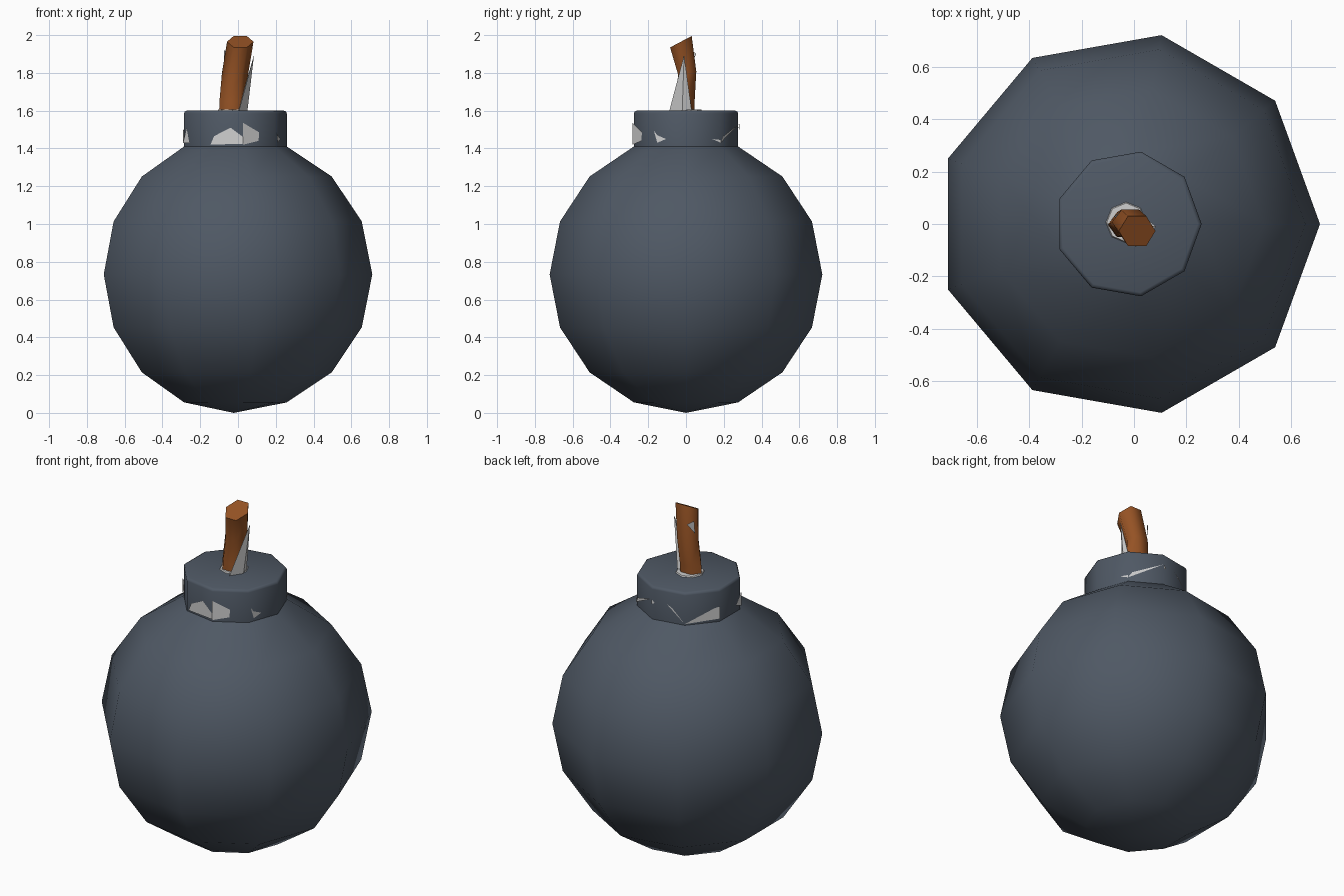
import bpy, math
from math import sin, cos, pi, radians
from mathutils import Vector

if "Cube" in bpy.data.objects:
    bpy.data.objects.remove(bpy.data.objects["Cube"])

CX, R, CZ, N = -0.022, 0.733, 0.733, 9
NECK_R = R * sin(pi / 8)


def material(name, rgb):
    m = bpy.data.materials.new(name)
    m.diffuse_color = (*rgb, 1)
    m.use_nodes = True
    m.node_tree.nodes["Principled BSDF"].inputs["Base Color"].default_value = m.diffuse_color
    return m


IRON = material("dark_blue_grey", (0.078, 0.098, 0.128))
BROWN = material("fuse_brown", (0.30, 0.085, 0.018))
PALE = material("pale_grey", (0.62, 0.62, 0.62))


def make(name, verts, faces, mat, angle=None):
    me = bpy.data.meshes.new(name)
    me.from_pydata([tuple(v) for v in verts], [], faces)
    me.materials.append(mat)
    ob = bpy.data.objects.new(name, me)
    bpy.context.collection.objects.link(ob)
    if angle:
        bpy.ops.object.select_all(action='DESELECT')
        ob.select_set(True)
        bpy.context.view_layer.objects.active = ob
        bpy.ops.object.shade_smooth_by_angle(angle=radians(angle))
    return ob


def loft(name, rings, mat, angle, cap_start=True, cap_end=True):
    """Skin a list of equal vertex rings, running bottom to top."""
    n = len(rings[0])
    verts = [v for r in rings for v in r]
    faces = [(i * n + j, i * n + (j + 1) % n, (i + 1) * n + (j + 1) % n, (i + 1) * n + j)
             for i in range(len(rings) - 1) for j in range(n)]
    if cap_start:
        faces.append(tuple(range(n))[::-1])
    if cap_end:
        faces.append(tuple(range(len(verts) - n, len(verts))))
    return make(name, verts, faces, mat, angle)


def ring(r, z):
    return [(CX + r * cos(2 * pi * j / N), r * sin(2 * pi * j / N), z) for j in range(N)]


# round body: nine-sided sphere, eight rings, bottom closed by a fan
rings = [ring(R * sin(k * pi / 8), CZ - R * cos(k * pi / 8)) for k in range(1, 8)]
verts = [v for r in rings for v in r] + [(CX, 0, 0)]
faces = [(i * N + j, i * N + (j + 1) % N, (i + 1) * N + (j + 1) % N, (i + 1) * N + j)
         for i in range(6) for j in range(N)]
faces += [((j + 1) % N, j, 7 * N) for j in range(N)]
make("round_body", verts, faces, IRON, 45)

# neck with a softened top rim
loft("neck", [ring(NECK_R, 1.405), ring(NECK_R, 1.585), ring(NECK_R - 0.004, 1.595),
              ring(NECK_R - 0.015, 1.6)], IRON, 45, cap_start=False)

# bent six-sided fuse: centre, y radius and forward tilt of each ring
fuse = []
for x, y, z, ry, tilt in [(-0.03, -0.003, 1.59, 0.055, 0), (-0.028, -0.002, 1.65, 0.055, 0),
                          (-0.015, 0.006, 1.80, 0.056, 0.008), (0.012, -0.027, 1.965, 0.066, 0.035)]:
    fuse.append([(x + 0.07 * cos(a), y + ry * sin(a), z + tilt * sin(a))
                 for a in [k * pi / 3 for k in range(6)]])
loft("fuse", fuse, BROWN, 65)

# pale collar at the fuse base
loft("fuse_collar", [[(-0.03 + r * cos(k * pi / 4), 0.006 + r * sin(k * pi / 4), z)
                      for k in range(8)] for r, z in ((0.078, 1.6), (0.074, 1.606))], PALE, 30)

# pale splinters along the fuse
make("fuse_splinter", [(0.085, -0.01, 1.895), (0.005, -0.088, 1.6), (0.05, -0.02, 1.6),
                       (0.035, 0.03, 1.6), (0.0, 0.0, 1.6)],
     [(0, 1, 2), (0, 2, 3), (0, 3, 4), (0, 4, 1)], PALE)
make("fuse_chip", [(-0.073, 0.02, 1.84), (-0.074, 0.03, 1.92), (-0.045, 0.055, 1.9)],
     [(0, 2, 1)], PALE)

# pale chips on the neck: (angle, height) outlines laid on its flat sides
CHIPS = [
    [(244, 1.42), (280, 1.425), (280, 1.46), (266, 1.51), (248, 1.465)],
    [(280, 1.42), (299, 1.44), (300, 1.485), (280, 1.535)],
    [(200, 1.43), (211, 1.43), (206, 1.51)],
    [(327, 1.43), (337, 1.45), (327, 1.47), (323, 1.495)],
    [(30, 1.45), (40, 1.43), (40, 1.445)],
    [(40, 1.43), (80, 1.53), (45, 1.465)],
    [(80, 1.53), (84, 1.51), (80, 1.50)],
    [(120, 1.42), (160, 1.43), (160, 1.50), (154, 1.495)],
    [(120, 1.42), (105, 1.50), (98, 1.52)],
    [(190, 1.45), (200, 1.43), (200, 1.51)],
]


def on_neck(deg, z):
    k, t = divmod(deg / 40, 1)
    p, q = [Vector((cos(radians(40 * i)), sin(radians(40 * i)), 0)) * (NECK_R + 0.006)
            for i in (k, k + 1)]
    return p.lerp(q, t) + Vector((CX, 0, z))


verts, faces = [], []
for chip in CHIPS:
    faces.append(tuple(range(len(verts), len(verts) + len(chip))))
    verts += [on_neck(a, z) for a, z in chip]
make("neck_chips", verts, faces, PALE)
